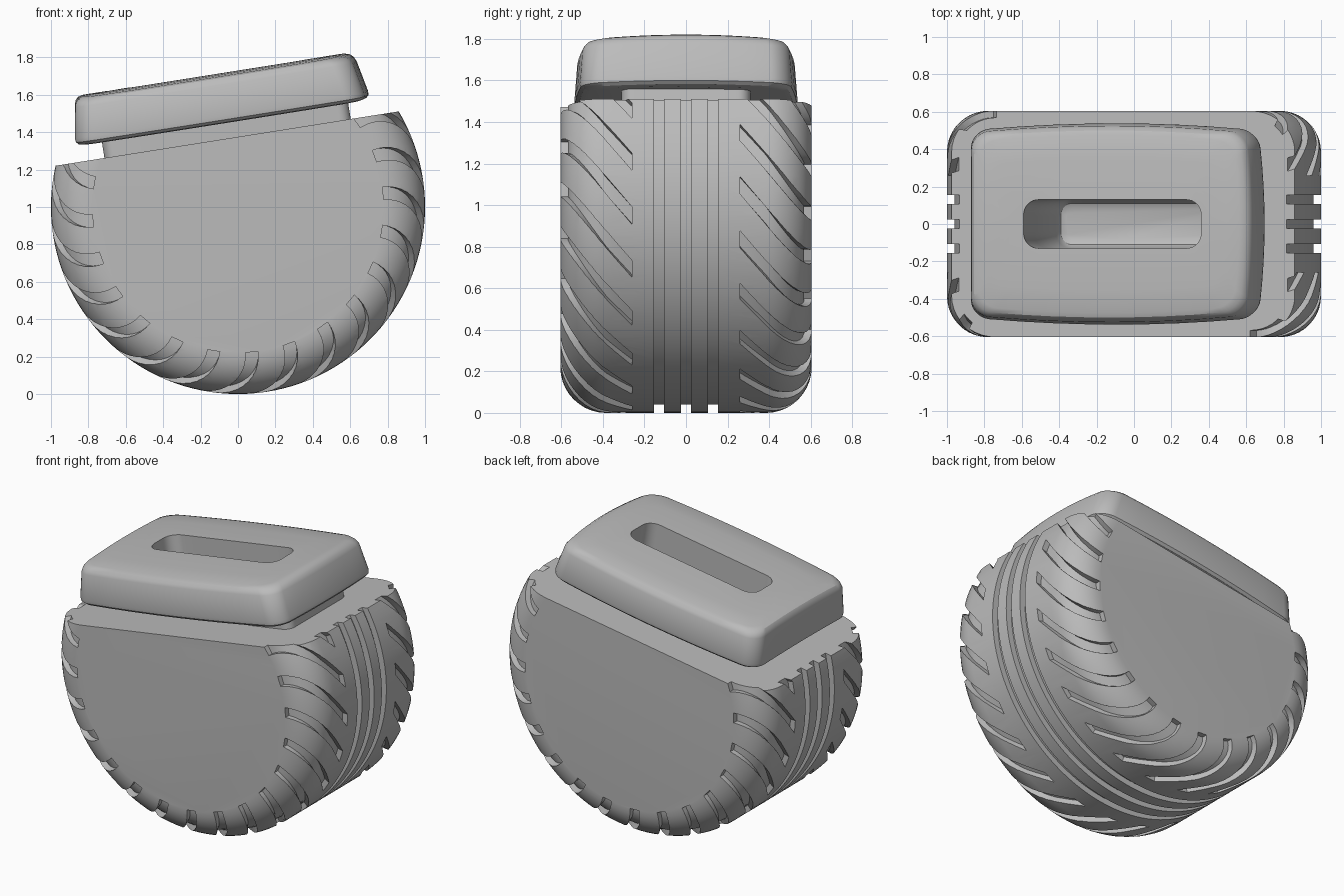
import bpy, bmesh, math
from mathutils import Vector, Matrix

if "Cube" in bpy.data.objects:
    bpy.data.objects.remove(bpy.data.objects["Cube"])

grey = bpy.data.materials.new("mid_grey")
grey.use_nodes = True
grey.diffuse_color = (0.5, 0.5, 0.5, 1)
grey.node_tree.nodes["Principled BSDF"].inputs["Base Color"].default_value = (0.5, 0.5, 0.5, 1)

TILT = math.radians(9)
DECK = Vector((0, 0, 1.375))           # middle of the sloping deck
deck_frame = Matrix.Translation(DECK) @ Matrix.Rotation(-TILT, 4, 'Y')
HALF, FILLET, DEPTH = 0.605, 0.22, 0.036


def loft(bm, rings):
    """Skin a list of closed point rings and cap both ends."""
    rows = [[bm.verts.new(p) for p in ring] for ring in rings]
    for a, b in zip(rows, rows[1:]):
        for i in range(len(a)):
            j = (i + 1) % len(a)
            bm.faces.new((a[i], a[j], b[j], b[i]))
    bm.faces.new(rows[0])
    bm.faces.new(rows[-1])


def make(name, bm, matrix=None):
    if matrix:
        bm.transform(matrix)
    bmesh.ops.recalc_face_normals(bm, faces=bm.faces)
    mesh = bpy.data.meshes.new(name)
    bm.to_mesh(mesh)
    bm.free()
    mesh.materials.append(grey)
    ob = bpy.data.objects.new(name, mesh)
    bpy.context.collection.objects.link(ob)
    return ob


def activate(ob):
    bpy.ops.object.select_all(action='DESELECT')
    ob.select_set(True)
    bpy.context.view_layer.objects.active = ob


def cut(ob, cutter):
    mod = ob.modifiers.new("cut", 'BOOLEAN')
    mod.operation, mod.solver, mod.object = 'DIFFERENCE', 'EXACT', cutter
    activate(ob)
    bpy.ops.object.modifier_apply(modifier=mod.name)


def rounded_rect(u0, u1, half, radius, h, bulge=0, bow=0, crown=0):
    """Rounded rectangle at height h, with bulging sides and a bowed right end."""
    mid, hu = (u0 + u1) / 2, (u1 - u0) / 2
    corners = []
    for k, (sx, sy) in enumerate(((1, 1), (-1, 1), (-1, -1), (1, -1))):
        for i in range(9):
            a = math.pi / 2 * (k + i / 8)
            corners.append(Vector((sx * (hu - radius) + radius * math.cos(a),
                                   sy * (half - radius) + radius * math.sin(a))))
    pts = []
    for i, p in enumerate(corners):
        pts.append(p)
        if i % 9 == 8:                 # subdivide the straight sides
            q = corners[(i + 1) % len(corners)]
            pts += [p.lerp(q, t / 8) for t in range(1, 8)]
    ring = []
    for p in pts:
        s, t = p.x / hu, p.y / half
        y = p.y * (1 - bulge * s * s)
        ring.append(Vector((mid + p.x - bow * max(s, 0) * t * t, y, h - crown * y * y)))
    return ring


# Tyre body: turned profile with rounded shoulders and three centre grooves
arc = [math.pi / 2 * i / 10 for i in range(11)]
side = [(HALF - FILLET + FILLET * math.sin(a), 1 - FILLET + FILLET * math.cos(a)) for a in arc]
profile = [(-y, r) for y, r in reversed(side)]
for c in (-0.13, 0, 0.13):
    profile += [(c - 0.024, 1), (c - 0.024, 0.96), (c + 0.024, 0.96), (c + 0.024, 1)]
profile += side
SEG = 128
bm = bmesh.new()
loft(bm, [[Vector((r * math.cos(math.tau * i / SEG), y, 1 + r * math.sin(math.tau * i / SEG)))
           for i in range(SEG)] for y, r in profile])
up = Vector((-math.sin(TILT), 0, math.cos(TILT)))
res = bmesh.ops.bisect_plane(bm, geom=bm.verts[:] + bm.edges[:] + bm.faces[:],
                             plane_co=DECK, plane_no=up, clear_outer=True)
rim = [e for e in res["geom_cut"] if isinstance(e, bmesh.types.BMEdge)]
bmesh.ops.edgeloop_fill(bm, edges=rim)
tyre = make("tyre_body", bm)

# Slanted shoulder treads, each swept over the shoulder
INNER, WIDTH, SLANT = 0.26, math.radians(2.4), 1.18
bm = bmesh.new()
for s, start in ((-1, -2.9), (1, 5.5)):
    for n in range(24):
        base = math.radians(start + 15 * n)
        steps = [(INNER + (HALF - FILLET - INNER) * i / 4, 0) for i in range(4)]
        steps += [(HALF - FILLET, a) for a in arc]
        rings = []
        for yc, a in steps:
            surface = yc + FILLET * math.sin(a)
            mid = base - s * SLANT * (surface - INNER)
            ring = []
            for off, w in ((-DEPTH, -1), (-DEPTH, 1), (0.04, 1), (0.04, -1)):
                y = yc + (FILLET + off) * math.sin(a)
                r = 1 - FILLET + (FILLET + off) * math.cos(a)
                th = mid + w * WIDTH
                ring.append(Vector((r * math.cos(th), s * y, 1 + r * math.sin(th))))
            rings.append(ring)
        loft(bm, rings)
treads = make("tread_cutter", bm)
cut(tyre, treads)
bpy.data.objects.remove(treads)

# Neck between deck and cap
bm = bmesh.new()
loft(bm, [rounded_rect(-0.723, 0.61, 0.31, 0.06, h) for h in (-0.02, 0.12)])
neck = make("neck", bm, deck_frame)

# Cap: soft block with tapered sides and a slightly crowned top
bm = bmesh.new()
levels = [  # height, left, right, half depth
    (0.093, -0.82, 0.685, 0.495), (0.098, -0.845, 0.71, 0.52), (0.113, -0.86, 0.725, 0.535),
    (0.135, -0.862, 0.725, 0.538), (0.3, -0.835, 0.69, 0.525), (0.328, -0.828, 0.677, 0.515),
    (0.345, -0.812, 0.655, 0.5), (0.352, -0.785, 0.625, 0.475), (0.352, -0.72, 0.56, 0.35),
    (0.352, -0.65, 0.5, 0.2)]
loft(bm, [rounded_rect(u0, u1, half, 0.1, h, 0.07, 0.035, 0.08 if h > 0.3 else 0.04)
          for h, u0, u1, half in levels])
cap = make("cap", bm, deck_frame)

# Deep slot through cap and neck into the body
bm = bmesh.new()
loft(bm, [rounded_rect(-0.542 + d, 0.419 - d, 0.13 - d, 0.08 - d, h)
          for h, d in ((-0.82, 0.05), (-0.805, 0.02), (-0.77, 0), (0.5, 0))])
slot = make("slot_cutter", bm, deck_frame)
for ob in (tyre, neck, cap):
    cut(ob, slot)
bpy.data.objects.remove(slot)

for ob in (tyre, neck, cap):
    activate(ob)
    bpy.ops.object.shade_smooth_by_angle(angle=math.radians(30))
